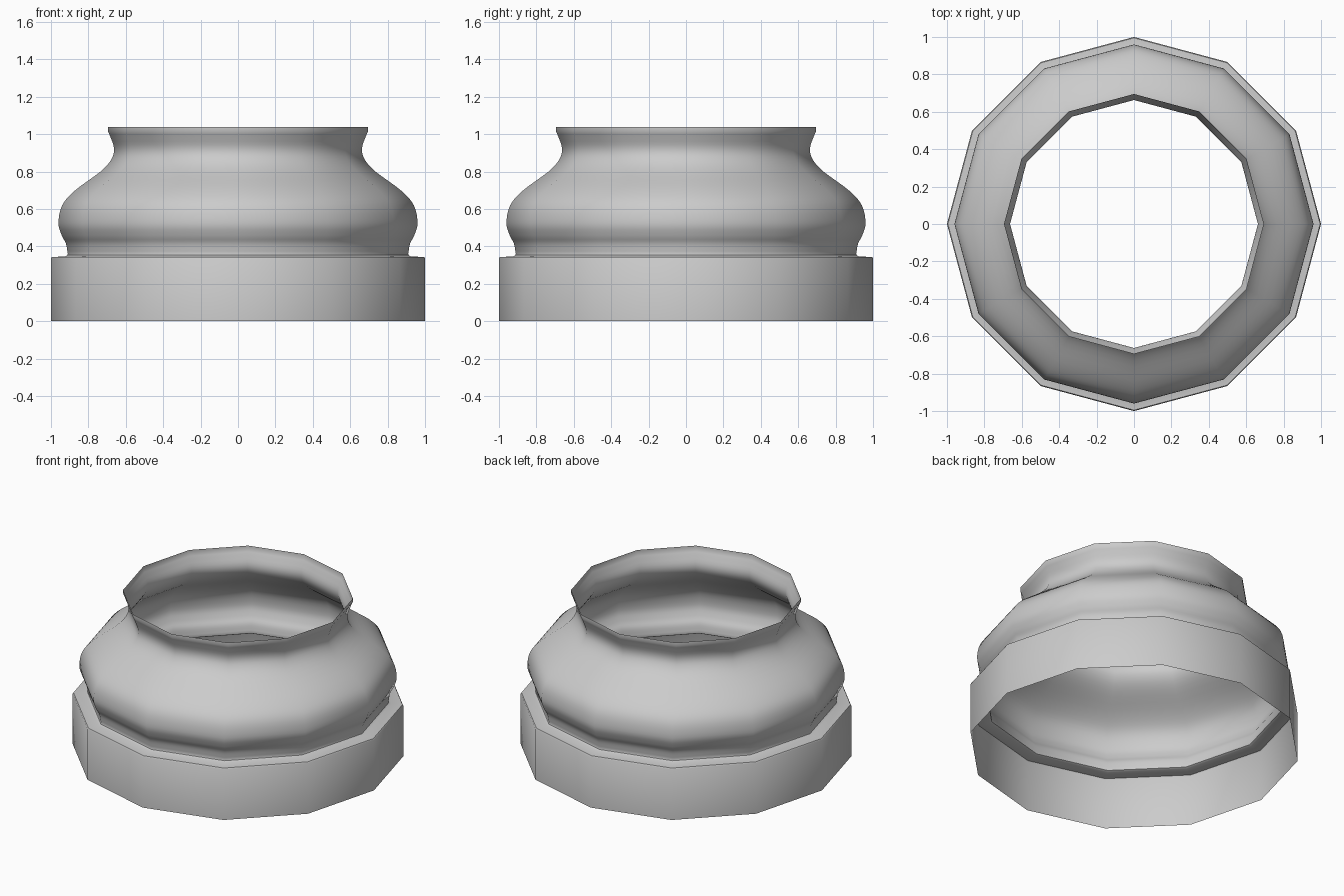
import bpy
import bmesh
import math
from mathutils import Vector

cube = bpy.data.objects.get("Cube")
if cube:
    bpy.data.objects.remove(cube, do_unlink=True)

SIDES = 12
STEPS = 4

grey = bpy.data.materials.new("plain_grey")
grey.use_nodes = True
colour = (0.6, 0.6, 0.6, 1)
grey.diffuse_color = colour
grey.node_tree.nodes["Principled BSDF"].inputs["Base Color"].default_value = colour


def smooth_path(points):
    """Catmull-Rom curve through (radius, height) points."""
    p = [Vector(q) for q in points]
    p = [2 * p[0] - p[1]] + p + [2 * p[-1] - p[-2]]
    path = []
    for a, b, c, d in zip(p, p[1:], p[2:], p[3:]):
        for i in range(STEPS):
            t = i / STEPS
            path.append(0.5 * (2 * b + (c - a) * t + (2 * a - 5 * b + 4 * c - d) * t ** 2
                               + (3 * b - a - 3 * c + d) * t ** 3))
    return path + [p[-2]]


def lathe(name, profile):
    """Open shell turned around the vertical axis."""
    bm = bmesh.new()
    rings = []
    for r, z in profile:
        angles = [math.tau * k / SIDES for k in range(SIDES)]
        rings.append([bm.verts.new((r * math.cos(a), r * math.sin(a), z)) for a in angles])
    for low, high in zip(rings, rings[1:]):
        for k in range(SIDES):
            n = (k + 1) % SIDES
            bm.faces.new((low[k], low[n], high[n], high[k]))
    mesh = bpy.data.meshes.new(name)
    bm.to_mesh(mesh)
    bm.free()
    mesh.materials.append(grey)
    obj = bpy.data.objects.new(name, mesh)
    bpy.context.collection.objects.link(obj)
    bpy.ops.object.select_all(action="DESELECT")
    obj.select_set(True)
    bpy.context.view_layer.objects.active = obj
    bpy.ops.object.shade_smooth_by_angle(angle=math.radians(40))
    return obj


# Straight base band with its narrow ledge
base = [(1, 0), (1, 0.335), (0.995, 0.343), (0.925, 0.346), (0.912, 0.353)]

# Bulging body, narrow neck and flared lip
body = smooth_path([(0.91, 0.36), (0.92, 0.415), (0.943, 0.46), (0.96, 0.525),
                    (0.94, 0.62), (0.87, 0.7), (0.735, 0.8), (0.677, 0.865),
                    (0.663, 0.925), (0.688, 1.0)])

lathe("collar_shell", base + list(body) + [(0.695, 1.015), (0.695, 1.037)])
